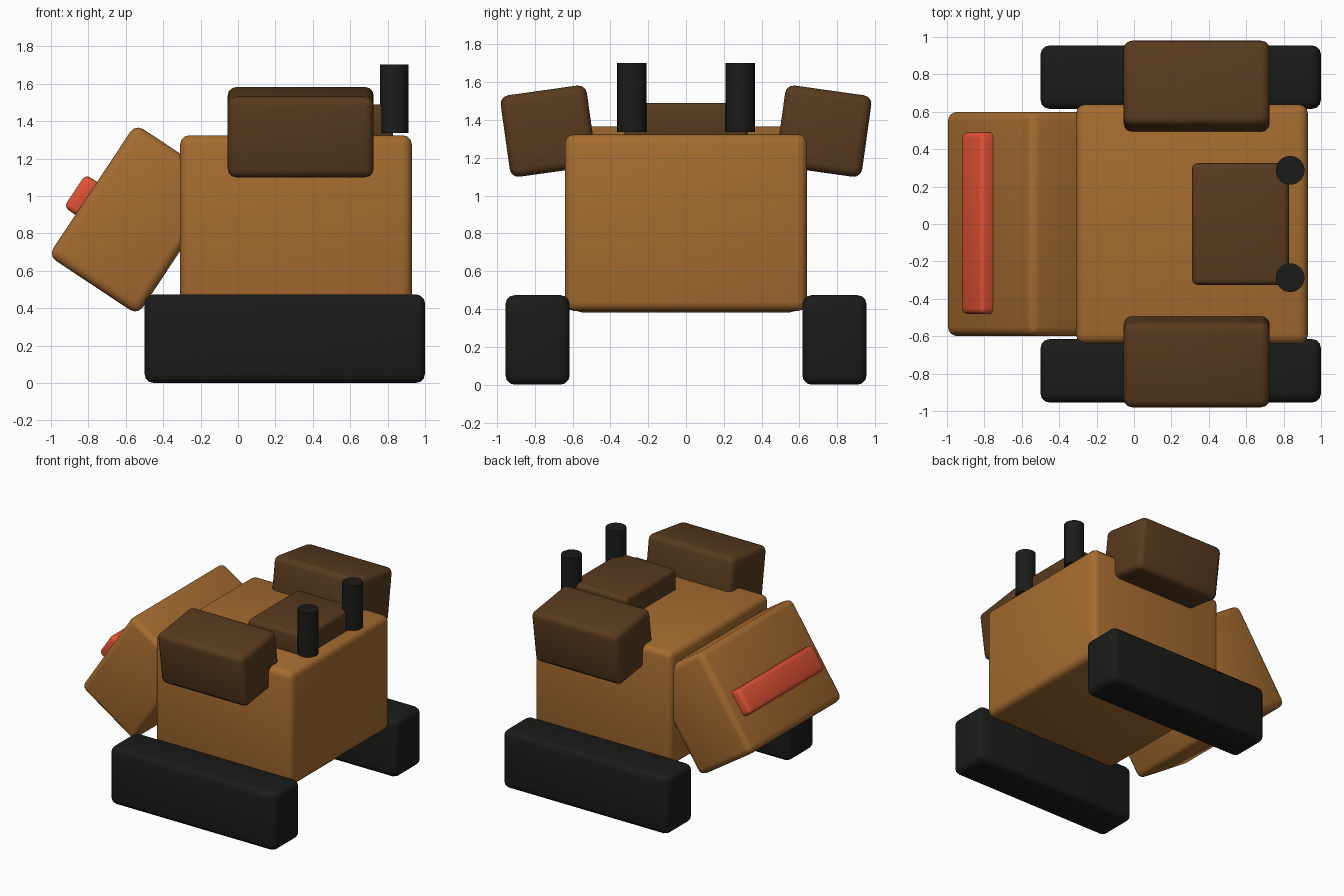
import bpy
from math import radians

if "Cube" in bpy.data.objects:
    bpy.data.objects.remove(bpy.data.objects["Cube"])


def material(name, rgb):
    mat = bpy.data.materials.new(name)
    mat.diffuse_color = (*rgb, 1)
    mat.use_nodes = True
    mat.node_tree.nodes["Principled BSDF"].inputs["Base Color"].default_value = mat.diffuse_color
    return mat


TAN = material("tan", (0.38, 0.15, 0.03))
BROWN = material("dark_brown", (0.10, 0.043, 0.013))
BLACK = material("black", (0.011, 0.011, 0.010))
RED = material("red", (0.75, 0.085, 0.035))


def finish(obj, name, mat):
    obj.name = name
    obj.data.materials.append(mat)
    bpy.ops.object.shade_smooth_by_angle(angle=radians(35))
    return obj


def rounded_box(name, centre, size, mat, bevel=0.05, rot=(0, 0, 0)):
    bpy.ops.mesh.primitive_cube_add(size=1)
    obj = bpy.context.object
    obj.scale = size
    bpy.ops.object.transform_apply(location=False, rotation=False, scale=True)
    obj.location = centre
    obj.rotation_euler = rot
    mod = obj.modifiers.new("bevel", "BEVEL")
    mod.width = bevel
    mod.segments = 3
    bpy.ops.object.modifier_apply(modifier=mod.name)
    return finish(obj, name, mat)


# Main hull
rounded_box("body", (0.31, 0, 0.857), (1.24, 1.28, 0.935), TAN)

# Tilted head with its glowing visor
tilt = (0, radians(33.5), 0)
rounded_box("head", (-0.542, 0, 0.874), (0.574, 1.2, 0.845), TAN, rot=tilt)
rounded_box("visor", (-0.823, 0.004, 0.995), (0.12, 0.97, 0.21), RED, 0.03, tilt)

# Engine cover on the hull top
rounded_box("engine_cover", (0.57, 0, 1.39), (0.52, 0.65, 0.2), BROWN, 0.03)

# Mirrored tracks, shoulder pods and exhausts
for side, s in (("left", 1), ("right", -1)):
    rounded_box(f"{side}_track", (0.25, s * 0.785, 0.237), (1.5, 0.34, 0.474), BLACK)
    rounded_box(f"{side}_shoulder_pod", (0.335, s * 0.728, 1.341),
                (0.78, 0.46, 0.435), BROWN, 0.045, (radians(-8 * s), 0, 0))
    bpy.ops.mesh.primitive_cylinder_add(vertices=24, radius=0.077, depth=0.365,
                                        location=(0.835, s * 0.287, 1.52))
    finish(bpy.context.object, f"{side}_exhaust", BLACK)
